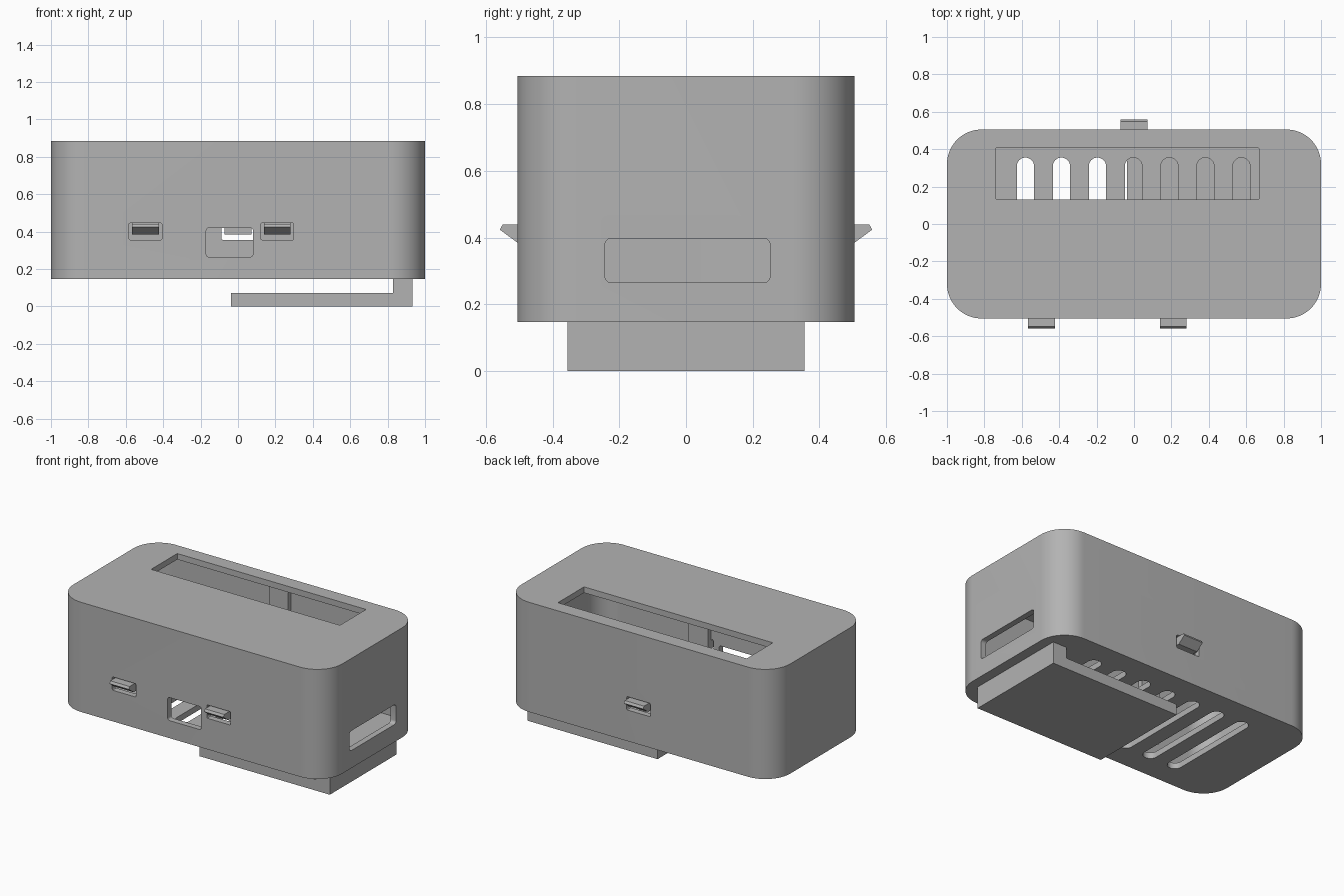
import bpy, bmesh, math

if "Cube" in bpy.data.objects:
    bpy.data.objects.remove(bpy.data.objects["Cube"], do_unlink=True)

grey = bpy.data.materials.new("plain grey")
grey.use_nodes = True
COLOUR = (0.45, 0.45, 0.45, 1)
grey.diffuse_color = COLOUR
grey.node_tree.nodes["Principled BSDF"].inputs["Base Color"].default_value = COLOUR


def prism(name, outline, start, end, axis="z"):
    """Extrude a 2D outline along an axis: z uses (x, y), y uses (x, z), x uses (y, z)."""
    place = {"z": lambda a, b, c: (a, b, c),
             "y": lambda a, b, c: (a, c, b),
             "x": lambda a, b, c: (c, a, b)}[axis]
    bm = bmesh.new()
    low = [bm.verts.new(place(a, b, start)) for a, b in outline]
    high = [bm.verts.new(place(a, b, end)) for a, b in outline]
    bm.faces.new(low)
    bm.faces.new(high)
    for i in range(len(low)):
        j = (i + 1) % len(low)
        bm.faces.new((low[i], low[j], high[j], high[i]))
    bmesh.ops.recalc_face_normals(bm, faces=bm.faces)
    mesh = bpy.data.meshes.new(name)
    bm.to_mesh(mesh)
    bm.free()
    mesh.materials.append(grey)
    obj = bpy.data.objects.new(name, mesh)
    bpy.context.collection.objects.link(obj)
    return obj


def rounded(a0, a1, b0, b1, radius, steps=6):
    """Rectangle outline with rounded corners."""
    corners = [(a1 - radius, b1 - radius), (a0 + radius, b1 - radius),
               (a0 + radius, b0 + radius), (a1 - radius, b0 + radius)]
    points = []
    for k, (a, b) in enumerate(corners):
        for s in range(steps + 1):
            t = math.pi / 2 * (k + s / steps)
            points.append((a + radius * math.cos(t), b + radius * math.sin(t)))
    return points


def cut(target, cutter):
    mod = target.modifiers.new("cut", "BOOLEAN")
    mod.operation = "DIFFERENCE"
    mod.solver = "EXACT"
    mod.object = cutter
    bpy.context.view_layer.objects.active = target
    bpy.ops.object.modifier_apply(modifier=mod.name)
    bpy.data.objects.remove(cutter, do_unlink=True)


# Hollow case with rounded upright corners
HALF, BOTTOM, TOP, WALL, RADIUS = 0.505, 0.147, 0.885, 0.04, 0.185
case = prism("case", rounded(-1, 1, -HALF, HALF, RADIUS, 16), BOTTOM, TOP)
inner_x, inner_y = 1 - WALL, HALF - WALL
cut(case, prism("cavity", rounded(-inner_x, inner_x, -inner_y, inner_y, RADIUS - WALL, 16),
                BOTTOM + WALL, TOP - WALL))

# Openings in the lid, front and one end
cut(case, prism("lid_opening", rounded(-0.738, 0.668, 0.13, 0.408, 0.006, 2), 0.8, 1))
cut(case, prism("front_opening", rounded(-0.17, 0.08, 0.265, 0.42, 0.015), -0.6, -0.4, "y"))
cut(case, prism("end_opening", rounded(-0.243, 0.252, 0.265, 0.398, 0.02), 0.9, 1.1, "x"))

# Row of vent slots in the floor
for i in range(7):
    x = (i - 3) * 0.1925 - 0.003
    cut(case, prism("vent", rounded(x - 0.046, x + 0.046, -0.355, 0.355, 0.0459, 8), 0.1, 0.25))

# Latches: a wall hole, a hanging tongue and a wedge tooth
LATCH = [(0.43, 0.385), (0.505, 0.385), (0.558, 0.424), (0.549, 0.44), (0.43, 0.44)]
for name, x, side in (("front_right", -0.495, -1), ("front_left", 0.21, -1), ("back", 0, 1)):
    cut(case, prism("latch_hole", rounded(x - 0.088, x + 0.088, 0.356, 0.446, 0.008, 3),
                    side * 0.44, side * 0.6, "y"))
    prism(name + "_latch_tooth", [(side * y, z) for y, z in LATCH], x - 0.072, x + 0.072, "x")
    prism(name + "_latch_tongue", rounded(x - 0.072, x + 0.072, 0.385, TOP - WALL, 0.002, 1),
          side * 0.43, side * (inner_y - 0.002), "y")

bpy.ops.object.select_all(action="DESELECT")
case.select_set(True)
bpy.context.view_layer.objects.active = case
bpy.ops.object.shade_smooth_by_angle(angle=math.radians(30))

# Belt clip plate hung below the floor from one end
CLIP = [(-0.037, 0), (0.932, 0), (0.932, BOTTOM), (0.83, BOTTOM), (0.83, 0.073), (-0.037, 0.073)]
prism("clip_plate", CLIP, -0.355, 0.355, "y")
